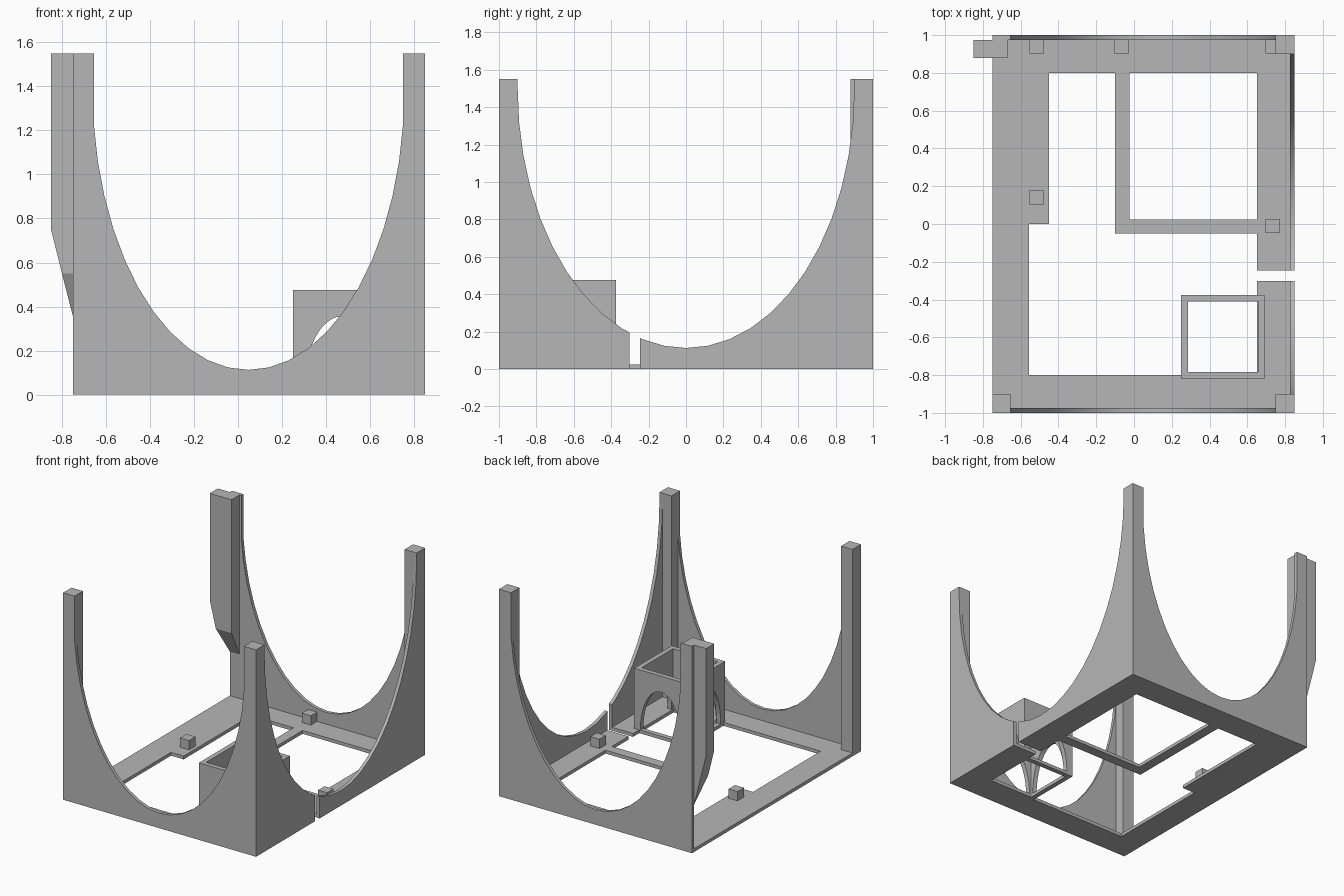
import bpy, bmesh, math
from mathutils import Vector

old = bpy.data.objects.get("Cube")
if old:
    bpy.data.objects.remove(old, do_unlink=True)

GREY = (0.47, 0.47, 0.47, 1)
grey = bpy.data.materials.new("plain grey")
grey.use_nodes = True
grey.diffuse_color = GREY
grey.node_tree.nodes["Principled BSDF"].inputs["Base Color"].default_value = GREY

# Main dimensions
LEFT, RIGHT, FRONT, BACK = -0.75, 0.85, -1.0, 1.0
TOP, SKIN, FLOOR = 1.55, 0.025, 0.025
IN_R, IN_F, IN_B = RIGHT - SKIN, FRONT + SKIN, BACK - SKIN


def finish(name, bm):
    bmesh.ops.recalc_face_normals(bm, faces=bm.faces[:])
    mesh = bpy.data.meshes.new(name)
    bm.to_mesh(mesh)
    bm.free()
    mesh.materials.append(grey)
    obj = bpy.data.objects.new(name, mesh)
    bpy.context.collection.objects.link(obj)
    return obj


def prism(name, outline, axis, lo, hi):
    """Extrude a 2D outline along one axis."""
    place = {"x": lambda u, v, t: (t, u, v),
             "y": lambda u, v, t: (u, t, v),
             "z": lambda u, v, t: (u, v, t)}[axis]
    bm = bmesh.new()
    face = bm.faces.new([bm.verts.new(place(u, v, lo)) for u, v in outline])
    ext = bmesh.ops.extrude_face_region(bm, geom=[face])
    moved = [g for g in ext["geom"] if isinstance(g, bmesh.types.BMVert)]
    bmesh.ops.translate(bm, verts=moved, vec=Vector(place(0, 0, hi - lo)))
    return finish(name, bm)


def box(name, x0, x1, y0, y1, z0, z1):
    return prism(name, [(x0, y0), (x1, y0), (x1, y1), (x0, y1)], "z", z0, z1)


def cut(target, cutters):
    for cutter in cutters:
        cutter.hide_render = True
        mod = target.modifiers.new("cut", "BOOLEAN")
        mod.operation = "DIFFERENCE"
        mod.solver = "EXACT"
        mod.object = cutter
        bpy.context.view_layer.objects.active = target
        bpy.ops.object.modifier_apply(modifier=mod.name)
        bpy.data.objects.remove(cutter, do_unlink=True)


def smooth(obj):
    bpy.ops.object.select_all(action="DESELECT")
    obj.select_set(True)
    bpy.context.view_layer.objects.active = obj
    bpy.ops.object.shade_smooth_by_angle(angle=math.radians(25))


def arch_outline(start, end, post_a, post_b, radius, height):
    """Wall outline with a half ellipse scooped out between two posts."""
    mid = (post_a + post_b) / 2
    pts = [(start, 0), (end, 0), (end, TOP), (post_b, TOP)]
    for i in range(25):
        a = math.pi * i / 24
        u = mid + radius * math.cos(a)
        pts.append((min(max(u, post_a), post_b),
                    height - (height - 0.112) * math.sin(a)))
    return pts + [(post_a, TOP), (start, TOP)]


def slot_cutter():
    return box("slot_cutter", 0.6, 0.9, -0.302, -0.247, -0.1, 0.5)


# Scooped walls
long_arch = arch_outline(LEFT, RIGHT, -0.655, 0.75, 0.709, 1.394)
smooth(prism("front_wall", long_arch, "y", FRONT, IN_F))
smooth(prism("back_wall", long_arch, "y", IN_B, BACK))
side_arch = arch_outline(IN_F, IN_B, -0.9, 0.9, 0.9, 1.5)
side_wall = prism("left_wall", side_arch, "x", IN_R, RIGHT)
cut(side_wall, [slot_cutter()])
smooth(side_wall)

# Corner posts filling the inside of the wall corners
box("front_right_post", LEFT, -0.655, IN_F, -0.9, FLOOR, TOP)
box("front_left_post", 0.75, IN_R, IN_F, -0.9, FLOOR, TOP)
box("back_left_post", 0.75, IN_R, 0.9, IN_B, FLOOR, TOP)

# Tapered bracket on the open back corner
bm = bmesh.new()
for x, y, z in [(-0.85, 0.88, TOP), (-0.85, 0.88, 0.75),
                (-0.80, 0.88, 0.55), (-0.75, IN_B, 0.355)]:
    for px in (x, -0.67):
        for py in {y, IN_B}:
            bm.verts.new((px, py, z))
bmesh.ops.convex_hull(bm, input=bm.verts[:])
bmesh.ops.dissolve_limit(bm, angle_limit=0.01, verts=bm.verts[:], edges=bm.edges[:])
finish("back_right_bracket", bm)

# Floor frame with openings and crossbars
floor = box("floor_frame", LEFT, IN_R, IN_F, IN_B, 0, FLOOR)
openings = [(-0.555, 0.65, -0.8, -0.05), (-0.555, -0.1, -0.1, 0),
            (-0.45, -0.1, -0.02, 0.8), (-0.025, 0.65, 0.025, 0.8)]
cut(floor, [box("opening_cutter", *o, -0.1, 0.1) for o in openings] + [slot_cutter()])

# Small standoff pegs
for i, (x, y) in enumerate([(-0.515, 0.94), (-0.065, 0.94), (0.735, 0.94),
                            (-0.515, 0.14), (0.735, -0.01)]):
    h = 0.0375
    box(f"peg_{i + 1}", x - h, x + h, y - h, y + h, FLOOR, 0.095)

# Open box standing on four arched sides
BX0, BX1, BY0, BY1, WALL = 0.25, 0.692, -0.82, -0.375, 0.036


def arch_cutter(mid, axis, lo, hi):
    pts = [(mid + 0.17 * math.cos(math.pi * i / 24),
            FLOOR + 0.33 * math.sin(math.pi * i / 24)) for i in range(25)]
    return prism("arch_cutter", pts, axis, lo, hi)


stand = box("arched_box", BX0, BX1, BY0, BY1, 0, 0.475)
cut(stand, [box("inside_cutter", BX0 + WALL, BX1 - WALL, BY0 + WALL, BY1 - WALL, -0.1, 0.6),
            arch_cutter((BX0 + BX1) / 2, "y", BY0 - 0.1, BY1 + 0.1),
            arch_cutter((BY0 + BY1) / 2, "x", BX0 - 0.1, BX1 + 0.1)])
smooth(stand)
